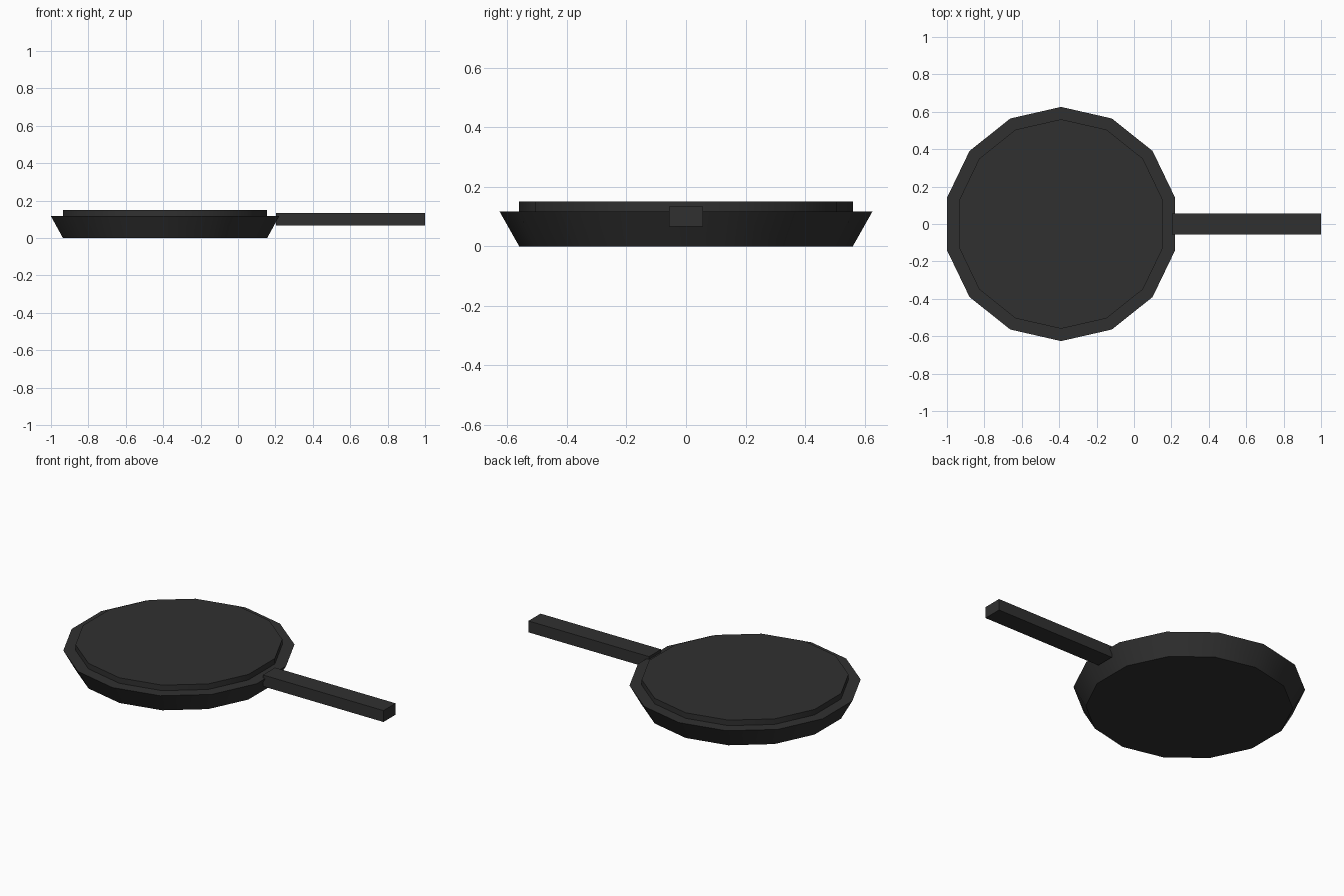
import bpy, bmesh
from math import sin, cos, tau, radians

cube = bpy.data.objects.get("Cube")
if cube:
    bpy.data.objects.remove(cube, do_unlink=True)

SIDES = 14
CENTRE_X = -0.39

iron = bpy.data.materials.new("dark iron")
iron.use_nodes = True
iron.diffuse_color = (0.03, 0.03, 0.03, 1)
iron.node_tree.nodes["Principled BSDF"].inputs["Base Color"].default_value = (0.03, 0.03, 0.03, 1)


def finish(name, bm, location):
    bmesh.ops.recalc_face_normals(bm, faces=bm.faces)
    mesh = bpy.data.meshes.new(name)
    bm.to_mesh(mesh)
    bm.free()
    mesh.materials.append(iron)
    obj = bpy.data.objects.new(name, mesh)
    obj.location = location
    bpy.context.collection.objects.link(obj)
    bpy.ops.object.select_all(action='DESELECT')
    obj.select_set(True)
    bpy.context.view_layer.objects.active = obj
    bpy.ops.object.shade_smooth_by_angle(angle=radians(30))
    return obj


def disc(name, profile):
    """Closed many-sided disc from (radius, height) rings, a corner on +y."""
    bm = bmesh.new()
    rings = [[bm.verts.new((r * sin(tau * i / SIDES), r * cos(tau * i / SIDES), z))
              for i in range(SIDES)] for r, z in profile]
    for low, high in zip(rings, rings[1:]):
        for i in range(SIDES):
            j = (i + 1) % SIDES
            bm.faces.new((low[i], low[j], high[j], high[i]))
    bm.faces.new(rings[0])
    bm.faces.new(rings[-1])
    return finish(name, bm, (CENTRE_X, 0, 0))


# Flared pan body with a flat rim
disc("pan_body", [(0.56, 0), (0.626, 0.117)])

# Raised plate inside the rim
disc("raised_plate", [(0.56, 0.1), (0.56, 0.15)])

# Square handle running into the pan wall
bm = bmesh.new()
bmesh.ops.create_cube(bm, size=1)
bmesh.ops.scale(bm, vec=(0.796, 0.114, 0.068), verts=bm.verts)
finish("handle", bm, (0.602, 0, 0.1))
